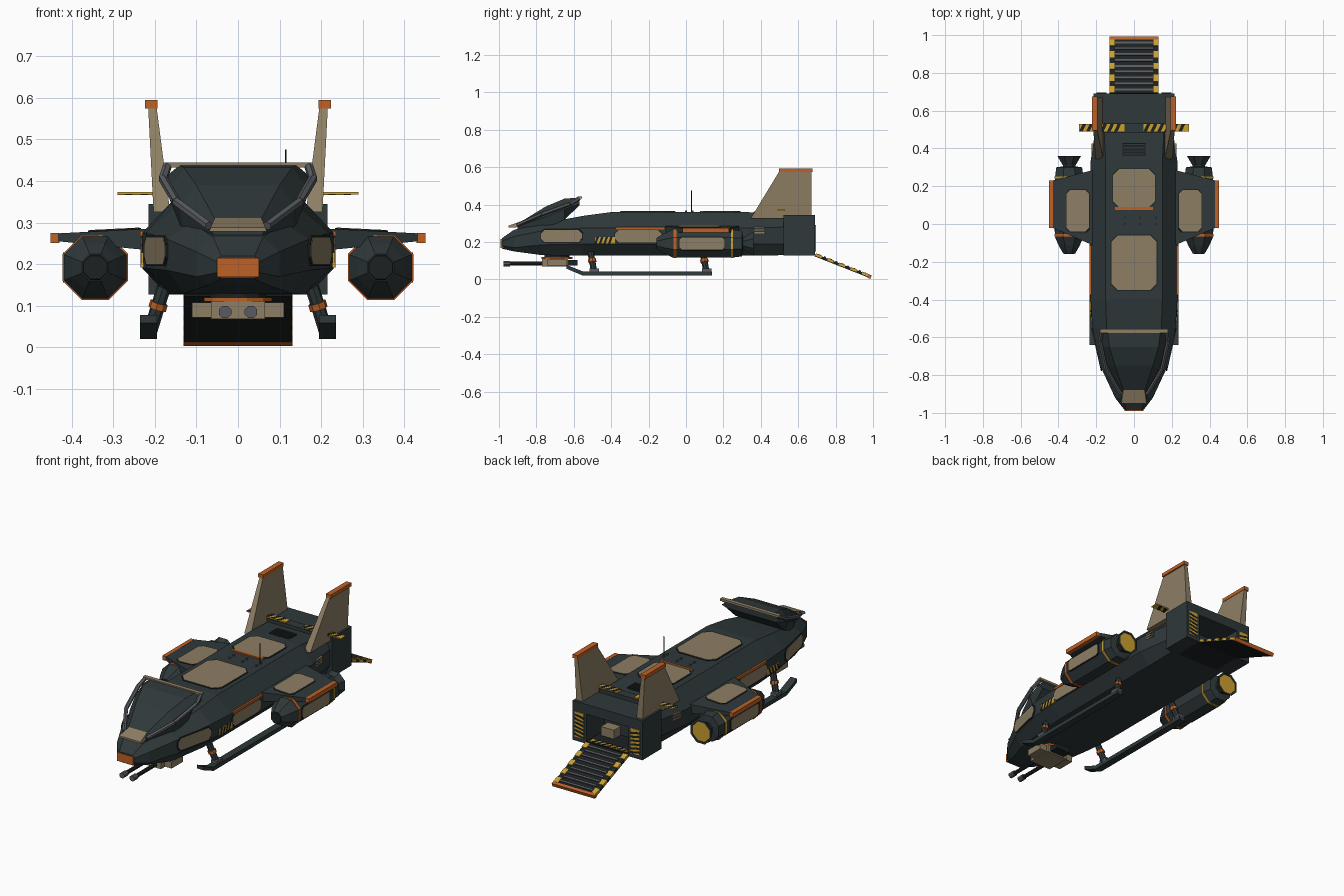
import bpy, bmesh, math
from mathutils import Vector, Matrix

cube = bpy.data.objects.get("Cube")
if cube:
    bpy.data.objects.remove(cube, do_unlink=True)


def material(name, *rgb):
    m = bpy.data.materials.new(name)
    m.use_nodes = True
    m.diffuse_color = (*rgb, 1)
    m.node_tree.nodes["Principled BSDF"].inputs["Base Color"].default_value = (*rgb, 1)
    return m


HULL = material("dark green hull", .028, .04, .042)
DARK = material("charcoal", .012, .015, .016)
TAN = material("tan panel", .27, .21, .13)
ORANGE = material("orange trim", .52, .12, .018)
YELLOW = material("warning yellow", .6, .35, .03)
STEEL = material("steel", .1, .105, .12)
SIDES = (1, -1)


def side(s):
    return "left" if s > 0 else "right"


def loft(name, rings, mat):
    """Skin a row of equal point rings and cap both ends."""
    bm = bmesh.new()
    rows = [[bm.verts.new(p) for p in r] for r in rings]
    n = len(rows[0])
    for a, b in zip(rows, rows[1:]):
        for i in range(n):
            bm.faces.new((a[i], a[(i + 1) % n], b[(i + 1) % n], b[i]))
    bm.faces.new(rows[0])
    bm.faces.new(rows[-1])
    bmesh.ops.recalc_face_normals(bm, faces=bm.faces)
    me = bpy.data.meshes.new(name)
    bm.to_mesh(me)
    bm.free()
    me.materials.append(mat)
    ob = bpy.data.objects.new(name, me)
    bpy.context.collection.objects.link(ob)
    return ob


def box(name, c, size, mat, tilt=0):
    x, y, z = (v / 2 for v in size)
    rot = Matrix.Rotation(tilt, 3, 'X')
    return loft(name, [[Vector(c) + rot @ Vector((a * x, b * y, h * z))
                        for a, b in ((1, 1), (-1, 1), (-1, -1), (1, -1))] for h in (-1, 1)], mat)


def plate(name, c, u, v, pts, mat, t=.006):
    """Thin flat plate with outline pts in the plane of u and v."""
    u, v, c = Vector(u).normalized(), Vector(v).normalized(), Vector(c)
    n = u.cross(v) * t / 2
    return loft(name, [[c + u * a + v * b + n * k for a, b in pts] for k in SIDES], mat)


def panel(name, c, u, v, w, h, mat=TAN, cut=.02):
    """Corner-cut panel with a thin dark surround."""
    for suffix, grow, m, t in (("", 0, mat, .008), ("_seam", .004, DARK, .005)):
        a, b = w / 2 + grow, h / 2 + grow
        plate(name + suffix, c, u, v, [(a, cut - b), (a, b - cut), (a - cut, b), (cut - a, b),
              (-a, b - cut), (-a, cut - b), (cut - a, -b), (a - cut, -b)], m, t)


def hazard(name, c, u, v, w, h, n):
    """Yellow plate with slanted dark stripes."""
    plate(name, c, u, v, [(w/2, h/2), (-w/2, h/2), (-w/2, -h/2), (w/2, -h/2)], YELLOW)
    p = w / (n + .5)
    for i in range(n):
        a = -w / 2 + i * p
        plate(f"{name}_stripe_{i}", c, u, v, [(a, -h/2), (a + p/2, -h/2), (a + p, h/2), (a + p/2, h/2)],
              DARK, .008)


def tube(name, p, q, r, mat, sides=8, r2=None):
    p, q = Vector(p), Vector(q)
    rot = (q - p).to_track_quat('Z', 'Y')
    return loft(name, [[c + rot @ Vector((rad * math.cos(a), rad * math.sin(a), 0))
                for a in (math.tau * (i + .5) / sides for i in range(sides))]
                for c, rad in ((p, r), (q, r if r2 is None else r2))], mat)


def lathe(name, x, z, profile, mat):
    """Eight-sided turned part lying along y."""
    angles = [math.tau * (i + .5) / 8 for i in range(8)]
    return loft(name, [[(x + r * math.cos(a), y, z + r * math.sin(a)) for a in angles]
                       for r, y in profile], mat)


def section(y, *half):
    return [(x, y, z) for x, z in half] + [(-x, y, z) for x, z in reversed(half)]


# Main hull: y, top z, top width, side width, side upper z, side lower z, bottom z, bottom width
stations = ((-.985, .22, .04, .05, .205, .18, .165, .04), (-.92, .265, .06, .1, .23, .17, .15, .07),
            (-.77, .30, .11, .17, .26, .185, .13, .13), (-.55, .34, .145, .22, .275, .19, .127, .16),
            (-.4, .36, .15, .23, .275, .19, .127, .17), (.33, .36, .15, .23, .275, .19, .127, .17),
            (.53, .345, .16, .2, .28, .19, .13, .17))
loft("hull", [section(y, (tw, zt), (sw, su), (sw, sl), (bw, zb))
              for y, zt, tw, sw, su, sl, zb, bw in stations], HULL)
box("nose_cap", (0, -.98, .192), (.1, .022, .046), ORANGE)

# Canopy with brow, rear bar and struts
loft("canopy", [section(-.9, (.05, .298), (.065, .285), (.05, .25)),
                section(-.75, (.1, .39), (.14, .335), (.13, .27)),
                section(-.65, (.13, .432), (.172, .375), (.15, .32)),
                section(-.57, (.14, .438), (.18, .405), (.15, .395))], HULL)
loft("canopy_brow", [section(-.95, (.066, .288), (.07, .278)),
                     section(-.87, (.055, .314), (.062, .28))], TAN)
box("canopy_rear_bar", (0, -.567, .438), (.36, .022, .012), TAN)
for s in SIDES:
    path = [(s * .17, -.57, .435), (s * .18, -.62, .405), (s * .148, -.77, .35), (s * .07, -.9, .292)]
    for i, (a, b) in enumerate(zip(path, path[1:])):
        tube(f"canopy_strut_{side(s)}_{i}", a, b, .011, STEEL, 6)

# Rear cargo bay, open at the back
for s in SIDES:
    box(f"bay_wall_{side(s)}", (s * .172, .605, .236), (.086, .17, .218), HULL)
    hazard(f"bay_hazard_{side(s)}", (s * .172, .691, .22), (0, 0, 1), (s, 0, 0), .14, .055, 6)
box("bay_roof", (0, .605, .318), (.26, .17, .054), HULL)
box("bay_floor", (0, .605, .134), (.26, .17, .014), DARK)
box("bay_crate", (.07, .56, .165), (.08, .06, .05), TAN)
box("bay_bench", (-.1, .58, .165), (.04, .09, .04), TAN)
hazard("bay_sill_hazard", (0, .668, .142), (1, 0, 0), (0, 1, 0), .23, .03, 7)

# Loading ramp
start, end = Vector((0, .69, .13)), Vector((0, .985, .014))
slope = (end - start).normalized()
up = Vector((0, -slope.z, slope.y))
length = (end - start).length
tilt = math.atan2(slope.z, slope.y)
box("ramp", (start + end) / 2, (.26, length, .014), DARK, tilt)
box("ramp_lip", end - slope * .004, (.262, .016, .02), ORANGE, tilt)
for i in range(9):
    c = start + slope * length * (i + .6) / 9.5
    box(f"ramp_tread_{i}", c + up * .009, (.2, .011, .007), STEEL, tilt)
    if i % 2 == 0:
        for s in SIDES:
            box(f"ramp_edge_{side(s)}_{i}", c + up * .004 + Vector((s * .117, 0, 0)), (.028, .036, .014), YELLOW, tilt)

# Roof fittings
panel("roof_panel_front", (0, -.205, .361), (1, 0, 0), (0, 1, 0), .24, .29, cut=.035)
panel("roof_panel_rear", (0, .19, .361), (1, 0, 0), (0, 1, 0), .22, .2, cut=.03)
box("roof_trim", (0, .082, .363), (.2, .014, .008), ORANGE)
box("roof_vent", (0, .395, .357), (.12, .07, .008), DARK)
for i in range(4):
    box(f"roof_vent_slat_{i}", (0, .37 + i * .017, .362), (.11, .006, .006), HULL)
for x in (-.05, .03, .115):
    for y in (.0, .035):
        box("roof_stud", (x, y, .363), (.008, .012, .01), STEEL)
tube("antenna", (.115, .03, .36), (.115, .03, .475), .002, DARK, 6)
box("tail_deck", (0, .51, .352), (.32, .05, .03), HULL)

for s in SIDES:
    n = side(s)
    # Hull side panels and markings
    panel(f"nose_panel_{n}", (s * .197, -.665, .232), (s * .05, .22, 0), (0, 0, 1), .225, .066)
    panel(f"side_panel_{n}", (s * .23, -.255, .231), (0, 1, 0), (0, 0, 1), .25, .066)
    box(f"side_trim_{n}", (s * .229, -.245, .274), (.012, .26, .012), ORANGE)
    hazard(f"side_hazard_{n}", (s * .23, -.435, .21), (0, 1, 0), (0, 0, 1), .11, .035, 4)
    for i in range(3):
        box(f"side_louvre_{n}_{i}", (s * .219, .395, .25 + i * .014), (.012, .06, .007), TAN)

    # Tail fin with cap and stabiliser bar
    loft(f"fin_{n}", [[(s * a, f, z), (s * b, f, z), (s * b, .672, z), (s * a, .672, z)]
                      for a, b, f, z in ((.163, .203, .345, .325), (.196, .216, .5, .58))], TAN)
    box(f"fin_cap_{n}", (s * .208, .586, .584), (.03, .18, .02), ORANGE)
    hazard(f"stabiliser_{n}", (s * .17, .51, .37), (1, 0, 0), (0, 1, 0), .24, .04, 6)

    # Wing
    loft(f"wing_{n}", [[(s * x, f, lo), (s * x, f, hi), (s * x, b, hi), (s * x, b, lo)]
                       for x, f, b, lo, hi in ((.2, -.12, .29, .232, .286), (.432, -.02, .23, .255, .274))], HULL)
    box(f"wing_tip_{n}", (s * .44, .105, .263), (.022, .25, .024), ORANGE)
    panel(f"wing_panel_{n}", (s * .297, .07, .281), (s, 0, -.05), (0, 1, 0), .12, .22)

    # Engine pod
    x, z = s * .343, .192
    lathe(f"engine_{n}", x, z, ((.035, -.155), (.06, -.115), (.081, -.07), (.081, .25), (.074, .3),
                                (.036, .305)), HULL)
    lathe(f"engine_intake_{n}", x, z, ((.03, -.158), (.036, -.15)), DARK)
    lathe(f"engine_nozzle_{n}", x, z, ((.035, .29), (.036, .31), (.068, .36), (.058, .36), (.03, .315)), HULL)
    lathe(f"engine_core_{n}", x, z, ((.056, .357), (.026, .325)), YELLOW)
    lathe(f"engine_front_band_{n}", x, z, ((.085, -.066), (.085, -.052)), ORANGE)
    lathe(f"engine_rear_band_{n}", x, z, ((.084, .24), (.084, .252)), YELLOW)
    panel(f"engine_panel_{n}", (s * .418, .085, .192), (0, 1, 0), (0, 0, 1), .24, .064, cut=.012)

    # Landing skid with two braced legs
    loft(f"skid_{n}", [[(s * .195, y, lo), (s * .235, y, lo), (s * .235, y, hi), (s * .195, y, hi)]
                       for y, lo, hi in ((-.64, .058, .078), (-.55, .02, .042), (.14, .02, .042))], HULL)
    for i, y in enumerate((-.49, .11)):
        foot, hip = Vector((s * .212, y, .035)), Vector((s * .178, y - .02, .145))
        tube(f"skid_leg_{n}_{i}", foot, hip, .017, HULL)
        tube(f"skid_leg_band_{n}_{i}", foot.lerp(hip, .52), foot.lerp(hip, .66), .022, ORANGE)
        box(f"skid_foot_{n}_{i}", (s * .213, y, .048), (.036, .05, .02), STEEL)

    # Chin gun barrel and cheek
    tube(f"gun_barrel_{n}", (s * .031, -.95, .085), (s * .031, -.7, .085), .011, DARK)
    tube(f"gun_muzzle_{n}", (s * .031, -.975, .085), (s * .031, -.94, .085), .016, STEEL)
    box(f"gun_cheek_{n}", (s * .085, -.69, .09), (.05, .1, .036), TAN)

# Chin turret
box("turret_body", (0, -.7, .09), (.13, .14, .044), TAN)
tube("turret_ring", (0, -.69, .11), (0, -.69, .12), .085, ORANGE, 12)
tube("turret_mount", (0, -.69, .118), (0, -.69, .15), .07, DARK, 12)
box("turret_rear", (0, -.61, .09), (.09, .06, .03), DARK)
